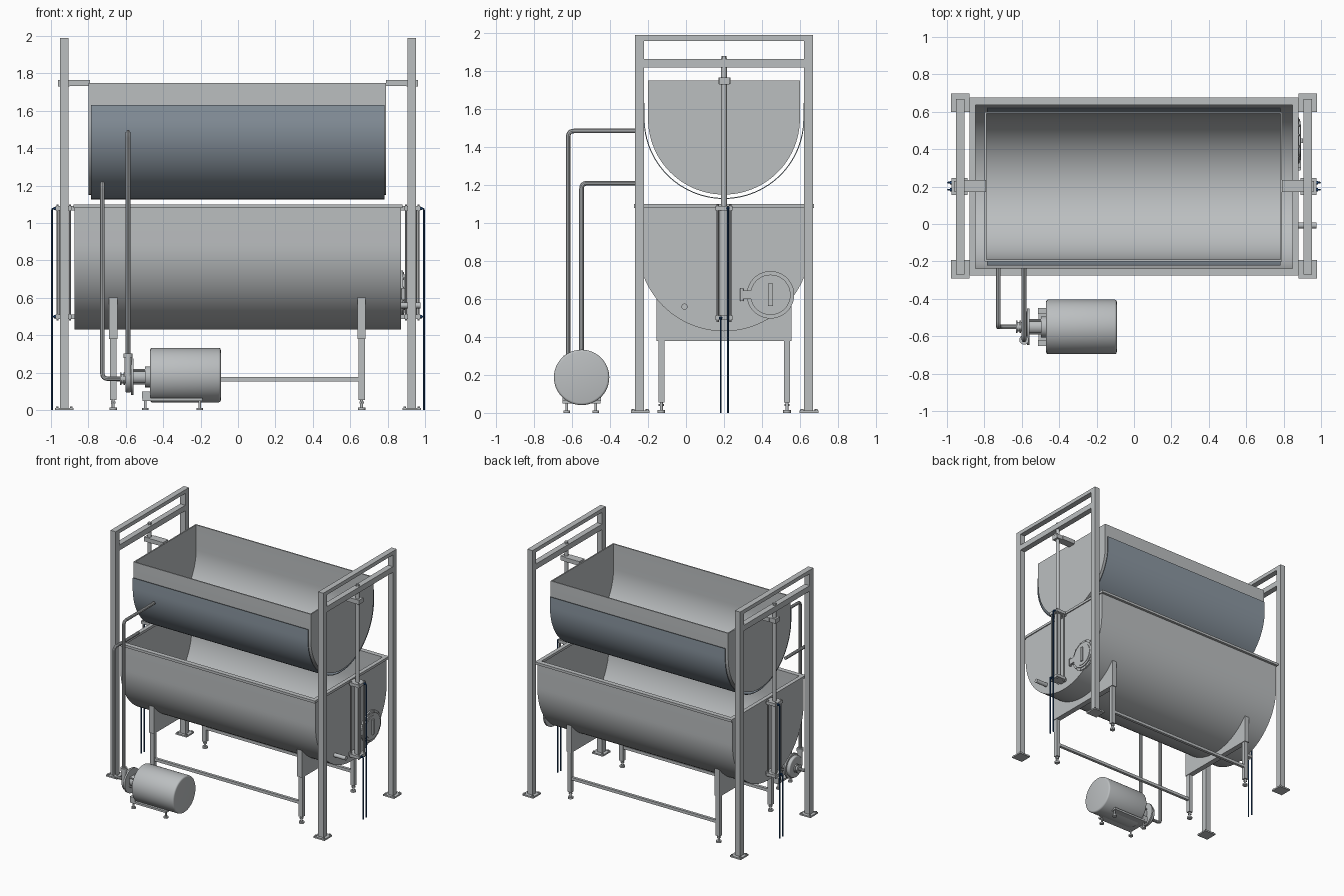
import bpy, bmesh, math
from mathutils import Vector

if "Cube" in bpy.data.objects:
    bpy.data.objects.remove(bpy.data.objects["Cube"], do_unlink=True)


def material(name, rgb):
    m = bpy.data.materials.new(name)
    m.use_nodes = True
    m.diffuse_color = (*rgb, 1)
    m.node_tree.nodes["Principled BSDF"].inputs["Base Color"].default_value = (*rgb, 1)
    return m


STEEL = material("brushed steel", (0.50, 0.52, 0.53))
JACKET = material("blue grey sheet", (0.26, 0.31, 0.36))
HOSE = material("dark blue hose", (0.01, 0.05, 0.15))
CY = 0.2  # centre line of both troughs


def finish(name, bm, mat, smooth=False):
    bmesh.ops.recalc_face_normals(bm, faces=bm.faces)
    me = bpy.data.meshes.new(name)
    bm.to_mesh(me)
    bm.free()
    me.materials.append(mat)
    ob = bpy.data.objects.new(name, me)
    bpy.context.scene.collection.objects.link(ob)
    if smooth:
        bpy.ops.object.select_all(action='DESELECT')
        ob.select_set(True)
        bpy.context.view_layer.objects.active = ob
        bpy.ops.object.shade_smooth_by_angle(angle=math.radians(35))
    return ob


def box(name, xs, ys, zs, mat=STEEL):
    bm = bmesh.new()
    bmesh.ops.create_cube(bm, size=1)
    for v in bm.verts:
        for i, (a, b) in enumerate((xs, ys, zs)):
            v.co[i] = (a + b) / 2 + v.co[i] * (b - a)
    return finish(name, bm, mat)


def rod(name, p, q, r, mat=STEEL, seg=16, bevel=0):
    p, q = Vector(p), Vector(q)
    bm = bmesh.new()
    bmesh.ops.create_cone(bm, cap_ends=True, segments=seg, radius1=r, radius2=r, depth=(q - p).length)
    if bevel:
        rims = [e for e in bm.edges if abs(e.verts[0].co.z - e.verts[1].co.z) < 1e-5]
        bmesh.ops.bevel(bm, geom=rims, offset=bevel, segments=3, affect='EDGES', profile=0.5)
    turn = (q - p).to_track_quat('Z', 'Y').to_matrix()
    for v in bm.verts:
        v.co = turn @ v.co + (p + q) / 2
    return finish(name, bm, mat, seg > 6)


def pipe(name, path, r, mat=STEEL, bend=0.03):
    # Rounded polyline swept with a circular section
    path = [Vector(p) for p in path]
    pts = [path[0]]
    for a, b, c in zip(path, path[1:], path[2:]):
        s, e = b + (a - b).normalized() * bend, b + (c - b).normalized() * bend
        pts += [s.lerp(b, k / 6).lerp(b.lerp(e, k / 6), k / 6) for k in range(7)]
    pts.append(path[-1])
    cu = bpy.data.curves.new(name + " path", 'CURVE')
    cu.dimensions = '3D'
    cu.bevel_depth, cu.bevel_resolution, cu.use_fill_caps = r, 3, True
    sp = cu.splines.new('POLY')
    sp.points.add(len(pts) - 1)
    for sp_pt, co in zip(sp.points, pts):
        sp_pt.co = (*co, 1)
    tmp = bpy.data.objects.new(name + " path", cu)
    bm = bmesh.new()
    me = tmp.to_mesh()
    bm.from_mesh(me)
    tmp.to_mesh_clear()
    bpy.data.objects.remove(tmp)
    return finish(name, bm, mat, True)


def prism(name, outline, x0, x1, mat=STEEL, smooth=True):
    # Extrude a closed (y, z) outline along x
    bm = bmesh.new()
    f = bm.faces.new([bm.verts.new((x0, y, z)) for y, z in outline])
    ext = bmesh.ops.extrude_face_region(bm, geom=[f])["geom"]
    for v in ext:
        if isinstance(v, bmesh.types.BMVert):
            v.co.x = x1
    return finish(name, bm, mat, smooth)


def u_shape(r, zc, top, n=48):
    arc = [(CY - r * math.cos(math.pi * k / n), zc - r * math.sin(math.pi * k / n)) for k in range(n + 1)]
    return [(CY - r, top)] + arc + [(CY + r, top)]


def shell(name, r, t, zc, top, x0, x1, mat=STEEL):
    return prism(name, u_shape(r, zc, top) + u_shape(r - t, zc, top)[::-1], x0, x1, mat)


def trough(name, r, zc, top, x0, x1, t):
    shell(name + "_wall", r, t, zc, top, x0 + t, x1 - t)
    for tag, a in (("right", x0), ("left", x1 - t)):
        prism(name + "_end_" + tag, u_shape(r, zc, top), a, a + t)


# Lower tub with its rim frame
trough("lower_tub", 0.455, 0.885, 1.09, -0.875, 0.872, 0.012)
for y in (-0.275, 0.637):
    box("tub_rim_long", (-0.88, 0.88), (y, y + 0.038), (1.08, 1.1))
for x in (-0.88, 0.848):
    box("tub_rim_end", (x, x + 0.032), (-0.237, 0.637), (1.08, 1.1))

# Upper basket and the loose outer sheet beneath it
trough("upper_basket", 0.4, 1.55, 1.75, -0.798, 0.792, 0.01)
shell("basket_jacket", 0.423, 0.005, 1.55, 1.632, -0.787, 0.782, JACKET)

# End frames, lift cylinders and hoses, mirrored on both ends
for s in (-1, 1):
    def mx(a, b):
        return tuple(sorted((s * a, s * b)))
    for y in (-0.245, 0.645):
        box("post", mx(0.907, 0.953), (y - 0.024, y + 0.024), (0.01, 1.99))
        box("post_base", mx(0.88, 0.978), (y - 0.046, y + 0.052), (0, 0.012))
        for dx in (-0.037, 0.037):
            for dy in (-0.034, 0.04):
                rod("base_bolt", (s * (0.929 + dx), y + dy, 0.01), (s * (0.929 + dx), y + dy, 0.02), 0.008, seg=6)
    box("top_beam", mx(0.907, 0.953), (-0.221, 0.621), (1.96, 1.99))
    box("guide_beam", mx(0.907, 0.953), (-0.221, 0.621), (1.82, 1.865))
    # Lift rod, carrying bracket and cylinder
    X = s * 0.932
    rod("lift_rod", (X, CY, 1.08), (X, CY, 1.868), 0.015)
    rod("lift_rod_nut", (X, CY, 1.863), (X, CY, 1.88), 0.014, seg=6)
    box("basket_bracket", mx(0.79, 0.91), (0.17, 0.235), (1.732, 1.766))
    box("rod_clamp", mx(0.902, 0.962), (0.173, 0.229), (1.73, 1.766))
    rod("lift_cylinder", (X, CY, 0.5), (X, CY, 1.08), 0.024, seg=24)
    for z in (0.488, 1.066):
        box("cylinder_cap", mx(0.89, 0.975), (0.155, 0.245), (z, z + 0.024))
        box("cylinder_mount", mx(0.868, 0.892), (0.17, 0.23), (z, z + 0.024))
    for dx in (-0.033, 0.033):
        for dy in (-0.033, 0.033):
            rod("tie_rod", (X + dx, CY + dy, 0.478), (X + dx, CY + dy, 1.098), 0.006, seg=10)
    for y, z in ((0.183, 0.5), (0.221, 1.078)):
        rod("hose_fitting", (s * 0.968, y, z), (s * 0.985, y, z), 0.009, HOSE, seg=12)
        pipe("hose", [(s * 0.975, y, z), (s * 0.994, y, z), (s * 0.994, y, 0)], 0.005, HOSE, 0.01)

# Tub saddles, legs and adjustable feet
for x in (-0.667, 0.661):
    outline = [(-0.155, 0.38)]
    for k in range(25):
        y = -0.155 + 0.71 * k / 24
        outline.append((y, 0.885 - math.sqrt(0.453 ** 2 - (y - CY) ** 2)))
    outline.append((0.555, 0.38))
    prism("saddle", outline, x - 0.022, x + 0.022, smooth=False)
    for y in (-0.13, 0.532):
        box("leg", (x - 0.017, x + 0.017), (y - 0.016, y + 0.016), (0.055, 0.38))
        rod("foot_stem", (x, y, 0.008), (x, y, 0.056), 0.008)
        rod("foot_nut", (x, y, 0.036), (x, y, 0.046), 0.014, seg=6)
        rod("foot_pad", (x, y, 0), (x, y, 0.014), 0.02)
for y in (-0.13, 0.532):
    box("leg_rail", (-0.65, 0.644), (y - 0.011, y + 0.011), (0.154, 0.177))

# Round hatch and drain spout on the tub end
HY, HZ = 0.445, 0.622
rod("hatch_flange", (0.868, HY, HZ), (0.882, HY, HZ), 0.125, seg=48)
rod("hatch_ring", (0.88, HY, HZ), (0.89, HY, HZ), 0.106, seg=48)
rod("hatch_door", (0.888, HY, HZ), (0.894, HY, HZ), 0.088, seg=48)
box("hatch_handle", (0.892, 0.904), (HY - 0.012, HY + 0.012), (HZ - 0.06, HZ + 0.06))
box("hatch_hinge", (0.87, 0.892), (0.298, 0.36), (HZ - 0.022, HZ + 0.022))
rod("hinge_pin", (0.884, 0.294, HZ - 0.032), (0.884, 0.294, HZ + 0.032), 0.009)
for k in range(12):
    a = math.tau * (k + 0.5) / 12
    y, z = HY + 0.115 * math.cos(a), HZ + 0.115 * math.sin(a)
    rod("hatch_bolt", (0.88, y, z), (0.888, y, z), 0.006, seg=6)
rod("drain_spout", (0.865, -0.008, 0.56), (0.975, -0.008, 0.56), 0.016, seg=20)

# Pump motor on its base
PY, PZ = -0.55, 0.178
rod("motor", (-0.47, PY, 0.187), (-0.092, PY, 0.187), 0.146, seg=48, bevel=0.012)
box("motor_base", (-0.51, -0.19), (-0.65, -0.45), (0.05, 0.066))
for x in (-0.495, -0.205):
    for y in (-0.628, -0.475):
        rod("motor_foot_stem", (x, y, 0.006), (x, y, 0.052), 0.007)
        rod("motor_foot_pad", (x, y, 0), (x, y, 0.012), 0.017)
for y in (-0.635, -0.465):
    box("motor_lug", (-0.512, -0.468), (y - 0.016, y + 0.016), (0.062, 0.1))

# Pump adapter, volute and inlet
rod("pump_adapter", (-0.565, PY, PZ), (-0.465, PY, PZ), 0.04, seg=24)
rod("adapter_flange", (-0.498, PY, PZ), (-0.468, PY, PZ), 0.056, seg=24)
rod("pump_back_plate", (-0.573, PY, PZ), (-0.56, PY, PZ), 0.098, seg=32)
rod("pump_volute", (-0.602, PY, PZ), (-0.571, PY, PZ), 0.085, seg=32, bevel=0.008)
rod("pump_inlet", (-0.632, PY, PZ - 0.01), (-0.6, PY, PZ - 0.01), 0.026, seg=20)
for x in (-0.632, -0.612):
    rod("inlet_collar", (x, PY, PZ - 0.01), (x + 0.009, PY, PZ - 0.01), 0.034, seg=20)
for k in range(4):
    a = math.tau * (k + 0.5) / 4
    y, z = PY + 0.05 * math.cos(a), PZ + 0.05 * math.sin(a)
    rod("adapter_bolt", (-0.562, y, z), (-0.49, y, z), 0.006, seg=8)

# Pipework from the pump to the troughs
PR = 0.0125
pipe("suction_pipe", [(-0.62, PY, 0.168), (-0.725, PY, 0.168), (-0.725, PY, 1.21), (-0.725, -0.235, 1.21)], PR)
pipe("discharge_pipe", [(-0.588, -0.62, 0.18), (-0.588, -0.62, 1.485), (-0.588, -0.235, 1.485)], PR)
rod("discharge_neck", (-0.588, -0.62, 0.18), (-0.588, -0.62, 0.28), 0.018)
rod("discharge_collar", (-0.588, -0.62, 0.278), (-0.588, -0.62, 0.302), 0.025, seg=20)
